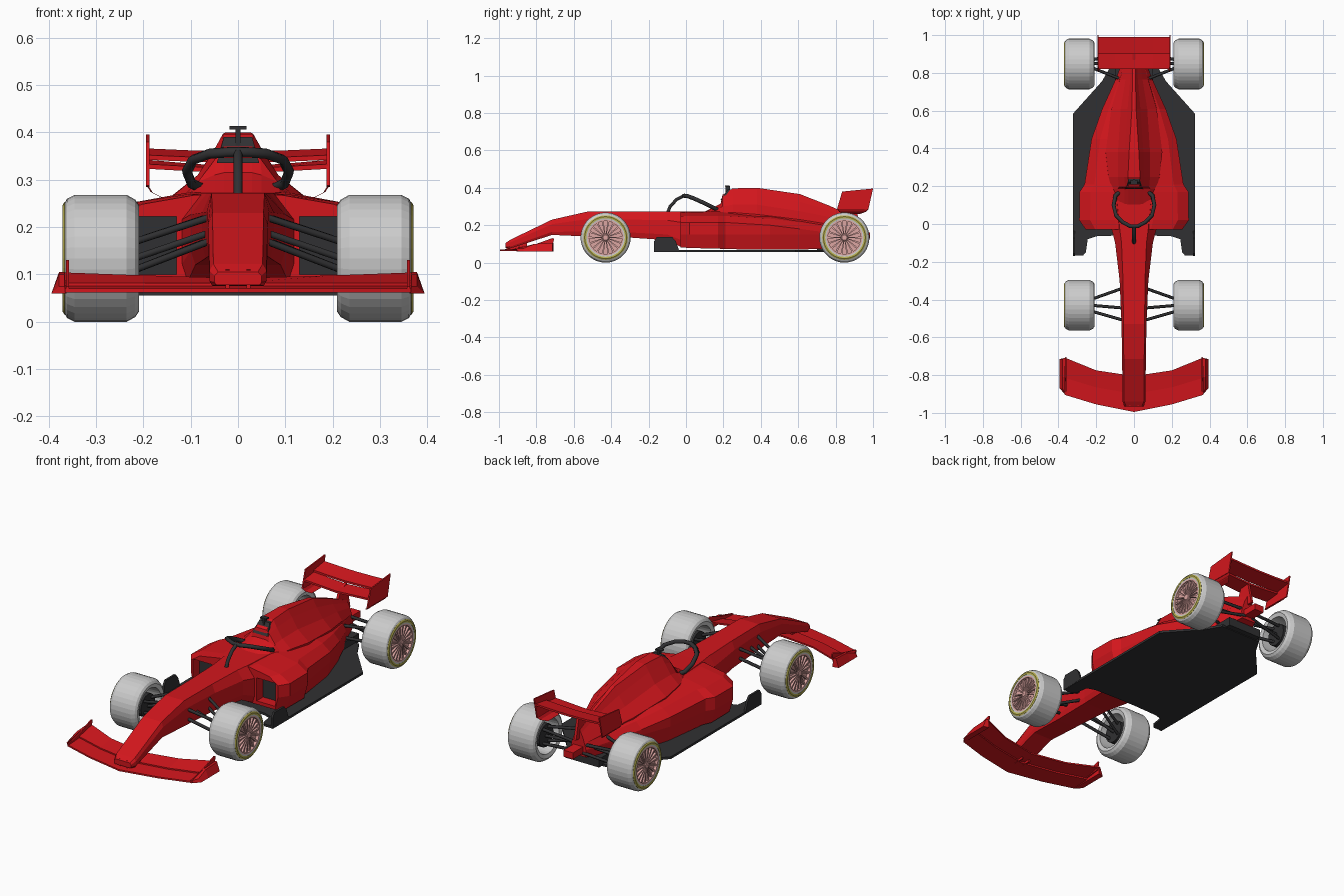
import bpy, bmesh
from math import sin, cos, pi
from mathutils import Vector


def material(name, rgb):
    m = bpy.data.materials.new(name)
    m.diffuse_color = (*rgb, 1)
    return m


RED = material("red_paint", (0.65, 0.008, 0.012))
DARK = material("dark_carbon", (0.03, 0.03, 0.032))
YELLOW = material("yellow_band", (0.5, 0.45, 0.09))
PINK = material("rim_metal", (0.72, 0.38, 0.36))


def finish(name, bm, mat, mirror):
    bmesh.ops.recalc_face_normals(bm, faces=bm.faces)
    me = bpy.data.meshes.new(name)
    bm.to_mesh(me)
    bm.free()
    ob = bpy.data.objects.new(name, me)
    bpy.context.collection.objects.link(ob)
    if mat:
        me.materials.append(mat)
    if mirror:
        md = ob.modifiers.new("Mirror", 'MIRROR')
        md.use_mirror_merge = False
    return ob


def loft(name, rings, mat, mirror=False, wrap=False):
    bm = bmesh.new()
    vs = [[bm.verts.new(p) for p in r] for r in rings]
    n = len(rings[0])
    pairs = list(zip(vs, vs[1:])) + ([(vs[-1], vs[0])] if wrap else [])
    for a, b in pairs:
        for i in range(n):
            j = (i + 1) % n
            bm.faces.new((a[i], a[j], b[j], b[i]))
    if not wrap:
        bm.faces.new(vs[0])
        bm.faces.new(vs[-1])
    return finish(name, bm, mat, mirror)


def section(y, half):
    # full cross-section from its right half, top to bottom
    return [(x, y, z) for x, z in half] + [(-x, y, z) for x, z in reversed(half)]


def plate(name, yz, x0, x1, mat, mirror=False):
    return loft(name, [[(x, y, z) for y, z in yz] for x in (x0, x1)], mat, mirror)


def box(name, x, y, z, mat, mirror=False):
    yz = [(y[0], z[0]), (y[1], z[0]), (y[1], z[1]), (y[0], z[1])]
    return plate(name, yz, x[0], x[1], mat, mirror)


def blade(name, stations, t, mat):
    # wing element: stations are (x, y lead, z lead, y trail, z trail) for one side
    full = [(-s[0], *s[1:]) for s in reversed(stations) if s[0] > 0] + stations
    rings = [[(x, y0, z0), (x, y0, z0 + t), (x, y1, z1), (x, y1, z1 - t)]
             for x, y0, z0, y1, z1 in full]
    return loft(name, rings, mat)


def tube(name, pts, r, mat):
    cu = bpy.data.curves.new(name, 'CURVE')
    cu.dimensions = '3D'
    cu.bevel_depth, cu.bevel_resolution, cu.use_fill_caps = r, 1, True
    sp = cu.splines.new('POLY')
    sp.points.add(len(pts) - 1)
    for p, c in zip(sp.points, pts):
        p.co = (*c, 1)
    cu.materials.append(mat)
    ob = bpy.data.objects.new(name, cu)
    bpy.context.collection.objects.link(ob)
    return ob


# nose and cockpit tub: (y, top half width, half width, top z, bottom z)
nose = [(-0.965, .042, .050, .105, .078), (-0.94, .052, .060, .122, .076),
        (-0.716, .054, .063, .230, .148), (-0.53, .056, .066, .272, .140),
        (-0.30, .058, .076, .272, .134), (-0.10, .066, .100, .272, .120),
        (-0.03, .075, .118, .272, .085), (0.22, .100, .130, .275, .075)]
loft("nose_and_tub", [section(y, [(a, t), (w, t - .3 * (t - b)), (w, b + .2 * (t - b)), (w * .9, b)])
                      for y, a, w, t, b in nose], RED)

# side pods and lower body: (y, half width, inner top z, outer top z, bottom z)
body = [(-0.03, .255, .268, .248, .082), (0.02, .29, .27, .25, .078), (0.17, .288, .274, .25, .075),
        (0.21, .262, .274, .25, .072), (0.45, .225, .265, .235, .07), (0.61, .168, .25, .215, .07),
        (0.76, .100, .23, .195, .075), (0.90, .045, .20, .18, .11)]
pods = loft("side_pod_body", [section(y, [(w * .35, t), (w * .80, s), (w, s - .035), (w, .15), (w * .93, b)])
                              for y, w, t, s, b in body], RED)

# recessed pod intakes
cutter = box("intake_cutter", (.13, .242), (-.2, .03), (.10, .222), None, True)
cutter.hide_render = True
cutter.hide_viewport = False
cutter.display_type = 'WIRE'
cut = pods.modifiers.new("Intakes", 'BOOLEAN')
cut.object, cut.operation, cut.solver = cutter, 'DIFFERENCE', 'EXACT'
box("intake_radiator", (.128, .244), (.024, .032), (.098, .224), DARK, True)

# engine cover, rising from the headrest to the air intake and tapering to the tail
cover = [(.10, [(.03, .272), (.05, .27), (.09, .262), (.11, .24), (.11, .2)]),
         (.185, [(.03, .315), (.05, .31), (.085, .295), (.12, .262), (.12, .2)]),
         (.195, [(.03, .362), (.047, .345), (.08, .30), (.12, .265), (.12, .2)]),
         (.25, [(.032, .397), (.052, .36), (.085, .31), (.135, .268), (.14, .2)]),
         (.38, [(.026, .400), (.05, .365), (.085, .31), (.15, .258), (.15, .2)]),
         (.61, [(.011, .366), (.034, .325), (.07, .275), (.12, .23), (.12, .18)]),
         (.765, [(.008, .305), (.02, .28), (.045, .245), (.075, .205), (.08, .16)]),
         (.90, [(.008, .245), (.016, .23), (.026, .21), (.036, .18), (.036, .14)])]
loft("engine_cover", [section(y, h) for y, h in cover], RED)
loft("air_intake_opening", [[(-a, y0 + d, z0), (a, y0 + d, z0), (b, y1 + d, z1), (-b, y1 + d, z1)]
                            for d in (0, .02)
                            for a, b, y0, y1, z0, z1 in [(.045, .03, .184, .222, .335, .39)]], DARK)
box("camera_post", (-.005, .005), (.21, .235), (.37, .41), DARK)
box("camera_bar", (-.018, .018), (.208, .232), (.406, .413), DARK)

# cockpit guard hoop with centre strut
right = [(.02, -.012, .358), (.06, .01, .355), (.095, .045, .342), (.108, .10, .317),
         (.098, .15, .292), (.062, .183, .275)]
tube("cockpit_guard_hoop", [(-x, y, z) for x, y, z in reversed(right)] + right, .011, DARK)
tube("cockpit_guard_strut", [(0, -.01, .358), (0, -.05, .338), (0, -.085, .30), (0, -.1, .262)], .010, DARK)

# floor with forward prongs and upright turning vanes
edge = [(.06, -.06), (.20, -.065), (.245, -.08), (.255, -.15), (.27, -.167), (.322, -.167),
        (.322, .585), (.17, .755), (.12, .84)]
outline = edge + [(-x, y) for x, y in reversed(edge)]
loft("floor", [[(x, y, z) for x, y in outline] for z in (.056, .068)], DARK)
plate("floor_vane", [(-.17, .057), (-.17, .115), (-.155, .138), (-.075, .138), (-.055, .115), (-.035, .06)],
      .312, .323, DARK, True)
box("diffuser", (-.10, .10), (.70, .87), (.06, .105), DARK)
box("tail_structure", (-.028, .028), (.86, .985), (.128, .162), RED)

# front wing: two swept elements, fences and flared end plates
blade("front_wing_main", [(0, -.995, .062, -.885, .076), (.2, -.955, .062, -.85, .076),
                          (.365, -.905, .062, -.80, .076)], .008, RED)
blade("front_wing_flap", [(0, -.90, .074, -.805, .092), (.2, -.865, .074, -.775, .098),
                          (.365, -.815, .074, -.708, .104)], .008, RED)
plate("front_wing_fence", [(-.905, .062), (-.905, .075), (-.80, .10), (-.715, .131), (-.705, .128), (-.715, .085)],
      .357, .363, RED, True)
loft("front_wing_end_plate", [[(.362, y0, .06), (.394, y1, .06), (.378, y1, z), (.366, y0, z)]
                              for y0, y1, z in [(-.905, -.87, .075), (-.81, -.81, .10), (-.708, -.715, .105)]], RED, True)
box("wing_pylon", (.018, .026), (-.96, -.85), (.066, .11), RED, True)

# rear wing
blade("rear_wing_main", [(0, .82, .312, .905, .328), (.1, .82, .318, .905, .334),
                         (.19, .82, .323, .905, .342)], .01, RED)
blade("rear_wing_flap", [(0, .90, .335, .99, .36), (.1, .90, .338, .99, .362), (.19, .90, .342, .99, .366)], .01, RED)
plate("rear_wing_end_plate", [(.808, .288), (.835, .38), (1.0, .396), (.975, .285)], .187, .194, RED, True)
loft("rear_wing_lower_curl", [[(x, .81 + d, z), (x, .975 - 1.5 * d, z), (x - .006, .975 - 1.5 * d, z - .004),
                               (x - .006, .81 + d, z - .004)]
                              for x, d, z in [(.193, 0, .288), (.185, .01, .275), (.162, .03, .264)]], RED, True)
plate("rear_wing_support", [(.80, .2), (.85, .32), (.90, .335), (.93, .2)], -.007, .007, RED)


# wheels
def lathe(name, prof, cy, mat, n=36, cz=.134):
    rings = [[(x, cy + r * cos(2 * pi * k / n), cz + r * sin(2 * pi * k / n)) for x, r in prof] for k in range(n)]
    return loft(name, rings, mat, True, True)


for side, cy in (("front", -.43), ("rear", .847)):
    lathe(side + "_tyre", [(.214, .092), (.209, .112), (.217, .124), (.235, .134), (.345, .134), (.361, .126),
                           (.369, .112), (.367, .096), (.352, .092), (.30, .088)], cy, None)
    lathe(side + "_tyre_band", [(.362, .103), (.3695, .103), (.3708, .112), (.3665, .119), (.358, .117)], cy, YELLOW)
    lathe(side + "_rim_ring", [(.352, .088), (.367, .088), (.367, .098), (.352, .098)], cy, PINK)
    lathe(side + "_wheel_disc", [(.335, .001), (.352, .001), (.352, .094), (.335, .094)], cy, PINK)
    lathe(side + "_hub", [(.345, .001), (.366, .001), (.366, .014), (.36, .02), (.345, .02)], cy, PINK, 12)
    bm = bmesh.new()
    for k in range(18):
        a = 2 * pi * k / 18
        u, v = Vector((0, cos(a), sin(a))), Vector((0, -sin(a), cos(a)))
        c = Vector((0, cy, .134))
        vs = [bm.verts.new(c + Vector((x, 0, 0)) + u * r + v * w * s)
              for x in (.35, .363) for r, w, s in ((.015, .002, -1), (.09, .005, -1), (.09, .005, 1), (.015, .002, 1))]
        for f in ((0, 1, 2, 3), (4, 5, 6, 7), (0, 1, 5, 4), (1, 2, 6, 5), (2, 3, 7, 6), (3, 0, 4, 7)):
            bm.faces.new([vs[i] for i in f])
    finish(side + "_spokes", bm, PINK, True)
    lathe(side + "_brake_drum", [(.225, .001), (.34, .001), (.34, .06), (.225, .06)], cy, DARK, 16)

# suspension arms: wheel end and body end
arms = {"front_arm": [((.23, -.40, .165), (.06, -.34, .222)), ((.23, -.46, .165), (.055, -.51, .222)),
                      ((.23, -.40, .105), (.06, -.34, .172)), ((.23, -.46, .105), (.055, -.51, .172)),
                      ((.23, -.43, .13), (.055, -.445, .19))],
        "rear_arm": [((.23, .83, .175), (.05, .76, .18)), ((.23, .87, .175), (.03, .89, .17)),
                     ((.23, .83, .10), (.05, .76, .12)), ((.23, .87, .10), (.02, .90, .13)),
                     ((.23, .85, .134), (.02, .85, .15))]}
for name, links in arms.items():
    for a, b in links:
        for s in (1, -1):
            tube(name, [(s * x, y, z) for x, y, z in (a, b)], .008, DARK)
